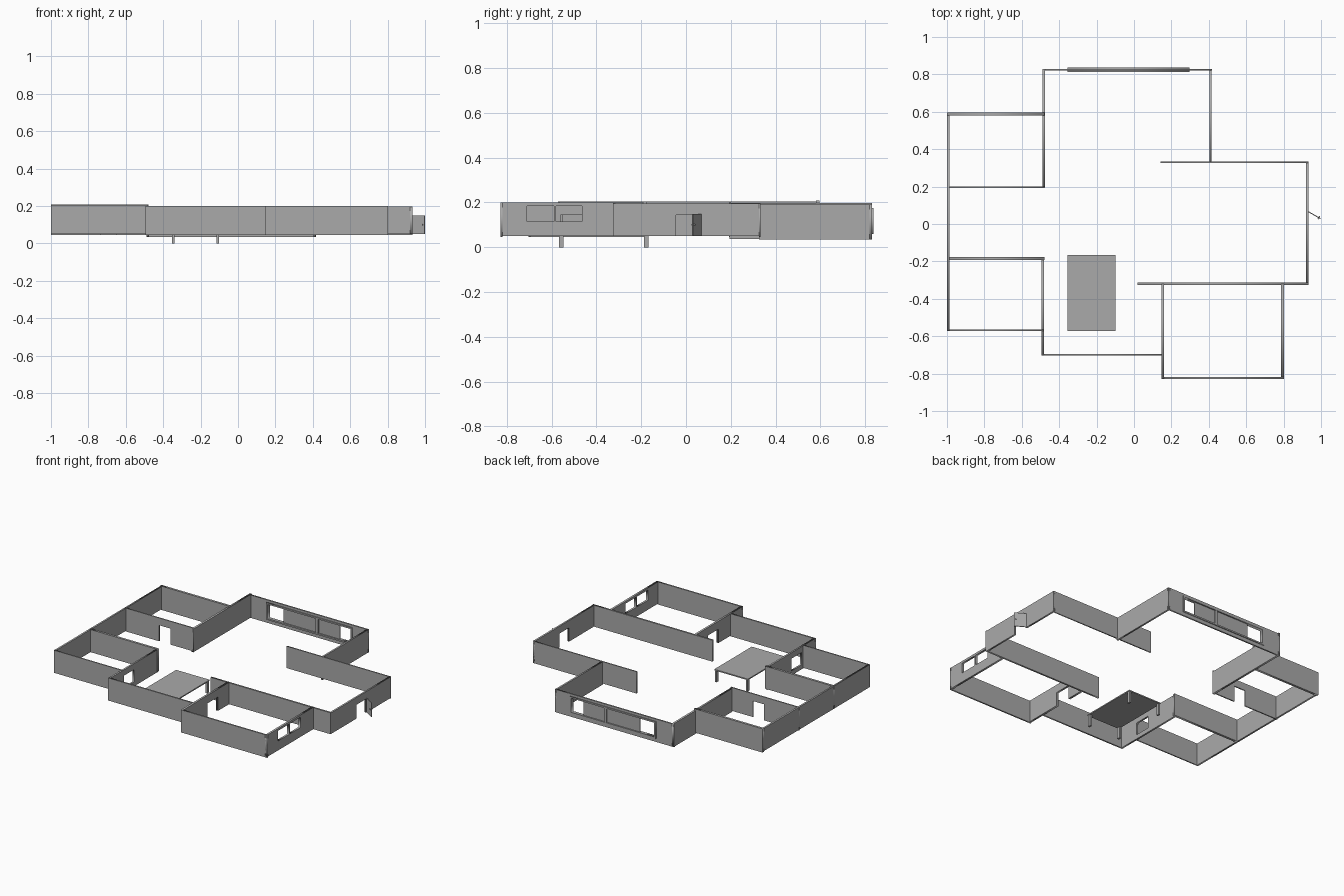
import bpy, math

if "Cube" in bpy.data.objects:
    bpy.data.objects.remove(bpy.data.objects["Cube"])

paint = bpy.data.materials.new("plain_grey")
paint.diffuse_color = (0.40, 0.40, 0.40, 1)
paint.use_nodes = True
paint.node_tree.nodes["Principled BSDF"].inputs["Base Color"].default_value = paint.diffuse_color


def wall(name, axis, pos, a, b, z0=0.05, z1=0.20, t=0.012, door=None, windows=()):
    """Upright slab along x or y: outline with an optional door notch and window holes."""
    outline = [(a, z0)]
    if door:
        d0, d1, top = door
        outline += [(d0, z0), (d0, top), (d1, top), (d1, z0)]
    outline += [(b, z0), (b, z1), (a, z1)]
    loops = [outline]
    for u0, u1, v0, v1 in windows:
        loops.append([(u0, v0), (u1, v0), (u1, v1), (u0, v1)])
    cu = bpy.data.curves.new(name, 'CURVE')
    cu.dimensions = '2D'
    cu.fill_mode = 'BOTH'
    cu.extrude = t / 2
    for pts in loops:
        s = cu.splines.new('POLY')
        s.points.add(len(pts) - 1)
        for p, (u, v) in zip(s.points, pts):
            p.co = (u, v, 0, 1)
        s.use_cyclic_u = True
    ob = bpy.data.objects.new(name, cu)
    bpy.context.collection.objects.link(ob)
    ob.rotation_euler = (math.pi / 2, 0, 0 if axis == 'x' else math.pi / 2)
    ob.location = (0, pos, 0) if axis == 'x' else (pos, 0, 0)
    bpy.ops.object.select_all(action='DESELECT')
    bpy.context.view_layer.objects.active = ob
    ob.select_set(True)
    bpy.ops.object.convert(target='MESH')
    ob = bpy.context.object
    ob.data.materials.clear()
    ob.data.materials.append(paint)
    return ob


def box(name, center, size, turn=0):
    bpy.ops.mesh.primitive_cube_add(size=1, location=center, rotation=(0, 0, turn))
    ob = bpy.context.object
    ob.name = name
    ob.scale = size
    ob.data.materials.append(paint)
    return ob


# Left rooms
wall("left_outer_wall", 'y', -0.993, -0.57, 0.595, 0.05, 0.205)
wall("left_back_room_back_wall", 'x', 0.588, -0.999, -0.478, 0.045, 0.208, 0.016)
wall("left_back_room_front_wall", 'x', 0.197, -0.999, -0.478, 0.045, 0.205, 0.008,
     door=(-0.735, -0.65, 0.155))
wall("left_front_room_back_wall", 'x', -0.184, -0.999, -0.478, 0.05, 0.205, 0.016)
wall("left_front_room_front_wall", 'x', -0.568, -0.999, -0.485, 0.05, 0.205, 0.008)
wall("left_front_room_side_wall", 'y', -0.488, -0.703, -0.178, 0.045, 0.20, 0.012,
     windows=[(-0.55, -0.44, 0.075, 0.16)])

# Back room with a long window
wall("back_room_left_wall", 'y', -0.483, 0.194, 0.83, 0.038, 0.197, 0.014)
wall("back_room_back_wall", 'x', 0.825, -0.49, 0.416, 0.035, 0.192, 0.01,
     windows=[(-0.345, 0.29, 0.065, 0.17)])
wall("back_room_right_wall", 'y', 0.409, 0.326, 0.83, 0.035, 0.192)

# Long window: frame, centre panels and post, open at both ends
wall("long_window_frame", 'x', 0.824, -0.355, 0.298, 0.059, 0.176, 0.024,
     windows=[(-0.343, 0.288, 0.069, 0.166)])
for i, (x0, x1) in enumerate(((-0.23, 0.02), (0.04, 0.20))):
    box(f"window_panel_{i}", ((x0 + x1) / 2, 0.824, 0.1175), (x1 - x0, 0.006, 0.099))
box("window_post", (0.03, 0.824, 0.1175), (0.02, 0.02, 0.099))

# Right wing with the entrance
wall("right_wing_back_wall", 'x', 0.329, 0.142, 0.932, 0.045, 0.195, 0.008)
wall("right_wing_outer_wall", 'y', 0.926, -0.326, 0.333, 0.05, 0.195, 0.012,
     door=(-0.045, 0.062, 0.145))
wall("right_wing_front_wall", 'x', -0.32, 0.02, 0.932, 0.05, 0.197, 0.012)

# Entrance door standing ajar, with knobs
hx, hy, tx, ty = 0.932, 0.066, 0.998, 0.028
turn = math.atan2(ty - hy, tx - hx)
box("entrance_door", ((hx + tx) / 2, (hy + ty) / 2, 0.10),
    (math.hypot(tx - hx, ty - hy), 0.005, 0.097), turn)
box("door_knob", (0.988, 0.034, 0.10), (0.006, 0.018, 0.006), turn)

# Front room
wall("front_room_left_wall", 'y', 0.153, -0.828, -0.32, 0.05, 0.20, 0.014,
     door=(-0.56, -0.445, 0.145))
wall("front_room_front_wall", 'x', -0.824, 0.146, 0.802, 0.045, 0.20, 0.01)
wall("front_room_right_wall", 'y', 0.794, -0.829, -0.32, 0.05, 0.20, 0.014,
     windows=[(-0.71, -0.59, 0.115, 0.185), (-0.58, -0.465, 0.115, 0.185)])
wall("main_front_wall", 'x', -0.699, -0.494, 0.155, 0.045, 0.20, 0.01)

# Table
box("table_top", (-0.2275, -0.368, 0.083), (0.255, 0.406, 0.008))
for x in (-0.346, -0.109):
    for y in (-0.557, -0.177):
        box("table_leg", (x, y, 0.04), (0.013, 0.02, 0.08))
